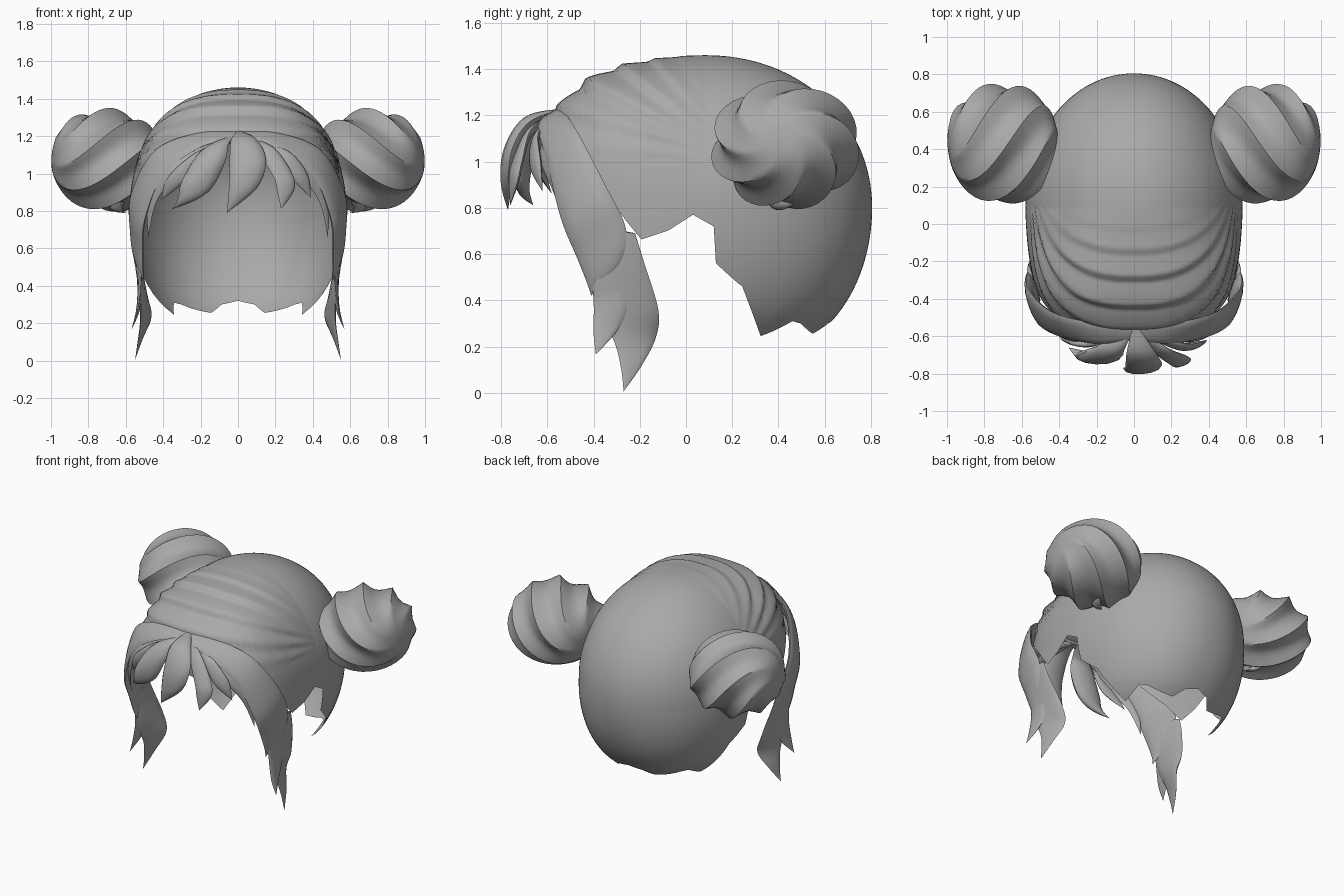
import bpy, bmesh, math
from mathutils import Vector as V

if "Cube" in bpy.data.objects:
    bpy.data.objects.remove(bpy.data.objects["Cube"])

hair = bpy.data.materials.new("hair grey")
hair.diffuse_color = (0.4, 0.4, 0.4, 1)
hair.use_nodes = True
hair.node_tree.nodes["Principled BSDF"].inputs["Base Color"].default_value = hair.diffuse_color


def make(name, verts, faces, angle=50):
    me = bpy.data.meshes.new(name)
    me.from_pydata([tuple(v) for v in verts], [], faces)
    bm = bmesh.new()
    bm.from_mesh(me)
    bmesh.ops.remove_doubles(bm, verts=bm.verts, dist=0.0005)
    bmesh.ops.recalc_face_normals(bm, faces=bm.faces)
    bm.to_mesh(me)
    bm.free()
    ob = bpy.data.objects.new(name, me)
    bpy.context.collection.objects.link(ob)
    me.materials.append(hair)
    bpy.ops.object.select_all(action='DESELECT')
    ob.select_set(True)
    bpy.context.view_layer.objects.active = ob
    bpy.ops.object.shade_smooth_by_angle(angle=math.radians(angle))
    return ob


def spline(rows, steps):
    """Smooth curve through rows of equal-length number tuples."""
    out = []
    n = len(rows)
    for i in range(n - 1):
        p = [rows[max(0, min(n - 1, i + k))] for k in (-1, 0, 1, 2)]
        for s in range(steps):
            t = s / steps
            out.append([0.5 * (2 * b + (c - a) * t + (2 * a - 5 * b + 4 * c - d) * t * t
                               + (3 * b - a - 3 * c + d) * t ** 3) for a, b, c, d in zip(*p)])
    return out + [list(rows[-1])]


def lock(name, rows, side=1, thick=0.25, steps=6, seg=12):
    """Flattened tapering strand; each row holds its two edge points."""
    rings = spline(rows, steps)
    mids = [(V(r[:3]) + V(r[3:])) / 2 for r in rings]
    verts, faces = [], []
    for i, r in enumerate(rings):
        half = (V(r[3:]) - V(r[:3])) / 2
        tan = mids[min(i + 1, len(mids) - 1)] - mids[max(i - 1, 0)]
        nor = tan.cross(half)
        nor = nor.normalized() * max(half.length * thick, 0.001)
        for k in range(seg):
            a = math.tau * k / seg
            p = mids[i] + half * math.cos(a) + nor * math.sin(a)
            verts.append((p.x * side, p.y, p.z))
    for i in range(len(rings) - 1):
        for k in range(seg):
            a, b = i * seg + k, i * seg + (k + 1) % seg
            faces.append((a, b, b + seg, a + seg))
    faces += [tuple(range(seg)), tuple(range(len(verts) - seg, len(verts)))]
    return make(name, verts, faces)


# Scalp shell: columns running from the crown to a jagged hem
C = V((0, 0.085, 0.80))


def shell(d):
    f = max(0, -d.y)
    low = min(1, max(0, -d.z) * 1.5)
    p = 2.05 + 0.55 * min(1, f * 1.6) + 0.2 * low
    ry = 0.72 if d.y > 0 else 0.75
    rz = 0.66 if d.z > 0 else 0.69
    r = (abs(d.x / 0.58) ** p + abs(d.y / ry) ** p + abs(d.z / rz) ** p) ** (-1 / p)
    q = C + d * r
    # combed ridges fanning forward from the buns
    ang = math.degrees(math.atan2(q.z - 1.0, 0.25 - q.y))
    fade = max(0, min(1, (65 - ang) / 35)) * max(0, min(1, (ang + 5) / 25))
    fade *= max(0, min(1, (0.15 - q.y) / 0.35))
    saw = (ang / 11 + 0.795) % 1
    saw = saw / 0.3 if saw < 0.3 else (1 - saw) / 0.7
    return q + d * (saw - 0.55) * 0.026 * fade


def on_shell(x, y, z):
    """Slide a hem point sideways onto the shell, keeping its height."""
    p = V((x, y, z))
    for _ in range(25 if y > 0.1 else 0):
        q = shell((p - C).normalized())
        p = V((q.x, q.y, z))
    return p


hem = [(0, -.60, 1.20), (.25, -.59, 1.17), (.45, -.50, 1.02), (.55, -.33, .82), (.57, -.20, .66),
       (.58, -.08, .70), (.58, .03, .77), (.58, .12, .72), (.56, .13, .56), (.53, .22, .48),
       (.50, .24, .46), (.41, .37, .245), (.36, .48, .31), (.30, .49, .30), (.14, .54, .255),
       (.08, .57, .30), (0, .58, .32)]
hem += [(-x, y, z) for x, y, z in hem[-2:0:-1]]
hem = [on_shell(*h) for h in hem]
dirs = []
for i, a in enumerate(hem):
    b = hem[(i + 1) % len(hem)]
    dirs += [(a.lerp(b, s / 5) - C).normalized() for s in range(5)]
verts, faces, R, up = [], [], 64, V((0, 0, 1))
for d in dirs:
    full = up.angle(d)
    out = V((d.x, d.y, 0)).normalized()
    for j in range(R + 1):
        t = full * j / R
        verts.append(shell(up * math.cos(t) + out * math.sin(t)))
n = len(dirs)
for i in range(n):
    for j in range(R):
        a, b = i * (R + 1) + j, (i + 1) % n * (R + 1) + j
        faces.append((a, a + 1, b + 1, b))
make("scalp_hair", verts, faces, 60)

for side, tag in ((1, "right"), (-1, "left")):
    # Twisted bun: the mesh follows the spiral so its creases stay clean
    verts, faces, U, W = [], [], 70, 28
    ax = V((0.95, -0.12, 0.10)).normalized()
    e1 = ax.cross(V((0, 0, 1))).normalized()
    e2 = ax.cross(e1)
    for j in range(W + 1):
        t = math.pi * j / W
        for k in range(U):
            u = math.tau * k / U
            a = u - 1.0 * t
            ridge = 1 - abs(math.sin(3.5 * u))
            r = 0.27 + 0.05 * ridge * math.sin(t) ** 0.7
            p = V((.70, .43, 1.07)) + ax * math.cos(t) * 0.295
            p += (e1 * math.cos(a) * 1.03 + e2 * math.sin(a) * 0.88) * r * math.sin(t) ** 0.75
            verts.append((p.x * side, p.y, p.z))
    for j in range(W):
        for k in range(U):
            a, b = j * U + k, j * U + (k + 1) % U
            faces.append((a, b, b + U, a + U))
    make(tag + "_bun", verts, faces, 40)

    # Loose tuft under the bun
    lock(tag + "_bun_tuft", [(.56, .28, .98, .60, .60, 1.0), (.62, .32, .86, .66, .58, .90),
                             (.62, .36, .81, .68, .48, .82), (.60, .40, .79, .60, .40, .79)], side, 0.3)

    # Swept band from the parting down past the temple
    lock(tag + "_front_band", [(0, -.62, 1.19, 0, -.53, 1.23), (.20, -.64, 1.14, .20, -.53, 1.22),
                               (.40, -.60, .99, .44, -.47, 1.13), (.50, -.54, .75, .565, -.35, .90),
                               (.51, -.47, .58, .57, -.26, .71), (.51, -.43, .48, .55, -.28, .56),
                               (.50, -.41, .42, .50, -.41, .42)], side, 0.2)
    # Long and short tips of the side lock
    lock(tag + "_side_lock", [(.54, -.42, .72, .565, -.22, .69), (.53, -.40, .56, .55, -.18, .56),
                              (.52, -.39, .38, .50, -.12, .36), (.52, -.31, .22, .465, -.13, .24),
                              (.535, -.28, .10, .51, -.19, .12), (.55, -.27, .005, .55, -.27, .005)],
         side, 0.15)
    lock(tag + "_side_lock_tip", [(.52, -.42, .60, .54, -.26, .60), (.52, -.40, .40, .53, -.25, .40),
                                  (.54, -.40, .26, .53, -.29, .28), (.57, -.39, .165, .57, -.39, .165)],
         side, 0.17)
    # Thin inner strand against the forehead
    lock(tag + "_temple_strand", [(.12, -.60, 1.14, .16, -.60, 1.17), (.30, -.63, 1.01, .36, -.60, 1.05),
                                  (.43, -.57, .86, .48, -.54, .88), (.48, -.50, .66, .48, -.50, .66)], side, 0.25)

# Fringe leaves: each row gives both edges, the last row is the tip
lock("fringe_center", [(-.01, -.56, 1.22, .03, -.56, 1.22), (-.04, -.69, 1.17, .11, -.68, 1.17),
                       (-.045, -.76, 1.03, .15, -.75, 1.06), (-.05, -.78, .90, .10, -.77, .92),
                       (-.06, -.77, .79, -.06, -.77, .79)], 1, 0.35)
lock("fringe_left", [(-.06, -.58, 1.18, -.01, -.58, 1.20), (-.21, -.66, 1.10, -.05, -.67, 1.16),
                     (-.30, -.70, .96, -.07, -.71, 1.06), (-.32, -.70, .87, -.16, -.71, .90),
                     (-.35, -.66, .81, -.35, -.66, .81)], 1, 0.35)
lock("fringe_far_left", [(-.12, -.59, 1.14, -.05, -.59, 1.17), (-.28, -.64, 1.07, -.18, -.64, 1.11),
                         (-.38, -.62, .97, -.27, -.64, .97), (-.41, -.58, .86, -.41, -.58, .86)], 1, 0.3)
lock("fringe_right", [(.01, -.58, 1.19, .06, -.58, 1.19), (.11, -.69, 1.10, .19, -.67, 1.14),
                      (.19, -.75, .98, .29, -.71, 1.00), (.21, -.76, .90, .30, -.73, .91),
                      (.23, -.76, .81, .23, -.76, .81)], 1, 0.35)
lock("fringe_far_right", [(.05, -.59, 1.16, .11, -.59, 1.17), (.20, -.66, 1.08, .27, -.64, 1.12),
                          (.29, -.67, .97, .37, -.63, 1.00), (.39, -.62, .87, .39, -.62, .87)], 1, 0.35)
